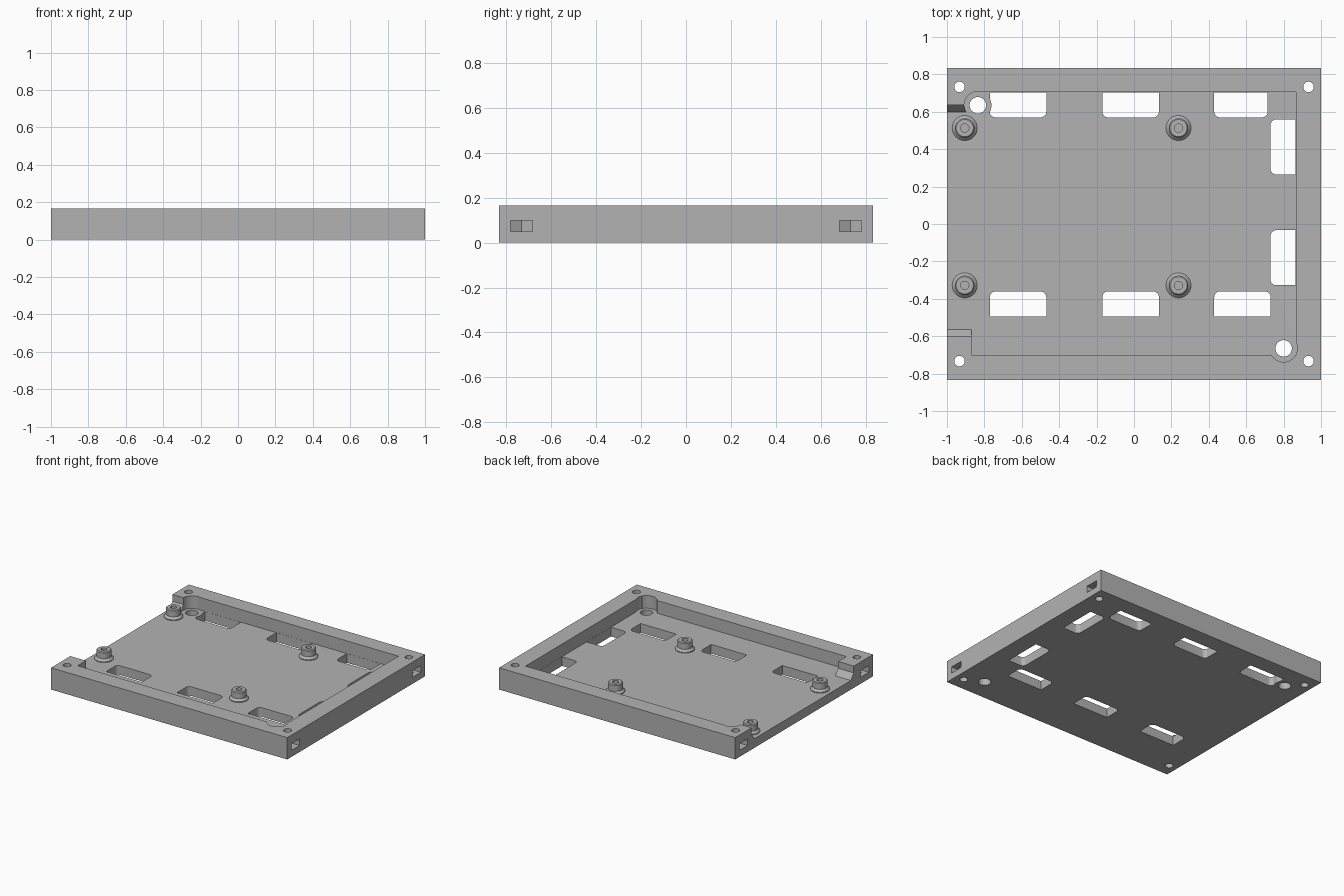
import bpy, bmesh, math
from mathutils import Vector

if "Cube" in bpy.data.objects:
    bpy.data.objects.remove(bpy.data.objects["Cube"], do_unlink=True)

X, Y, H, FLOOR = 1.0, 0.833, 0.167, 0.07

grey = bpy.data.materials.new("plain grey")
grey.use_nodes = True
grey.diffuse_color = (0.45, 0.45, 0.45, 1)
grey.node_tree.nodes["Principled BSDF"].inputs["Base Color"].default_value = grey.diffuse_color


def prism(name, outline, start, height, axis="z"):
    """Extrude a flat outline along z, or a (y, z) outline along x."""
    bm = bmesh.new()
    place = (lambda a, b: (a, b, start)) if axis == "z" else (lambda a, b: (start, a, b))
    face = bm.faces.new([bm.verts.new(place(a, b)) for a, b in outline])
    out = bmesh.ops.extrude_face_region(bm, geom=[face])
    move = Vector((0, 0, height)) if axis == "z" else Vector((height, 0, 0))
    for v in out["geom"]:
        if isinstance(v, bmesh.types.BMVert):
            v.co += move
    bmesh.ops.recalc_face_normals(bm, faces=bm.faces)
    mesh = bpy.data.meshes.new(name)
    bm.to_mesh(mesh)
    bm.free()
    mesh.materials.append(grey)
    obj = bpy.data.objects.new(name, mesh)
    bpy.context.collection.objects.link(obj)
    return obj


def rect(x0, x1, y0, y1):
    return [(x0, y0), (x1, y0), (x1, y1), (x0, y1)]


def circle(x, y, r, n=40):
    return [(x + r * math.cos(math.tau * i / n), y + r * math.sin(math.tau * i / n)) for i in range(n)]


def slot(cx, cy, half_long, half_deep, angle, r=0.03):
    """Rectangle with two rounded corners on the side the angle points to."""
    pts = [(-half_long, -half_deep), (half_long, -half_deep)]
    for sx, a0 in ((1, 0), (-1, 90)):
        for k in range(7):
            a = math.radians(a0 + 15 * k)
            pts.append((sx * (half_long - r) + r * math.cos(a), half_deep - r + r * math.sin(a)))
    c, s = math.cos(angle), math.sin(angle)
    return [(cx + c * x - s * y, cy + s * x + c * y) for x, y in pts]


def combine(target, tool, operation="DIFFERENCE"):
    mod = target.modifiers.new("cut", "BOOLEAN")
    mod.operation, mod.solver, mod.object = operation, "EXACT", tool
    bpy.context.view_layer.objects.active = target
    bpy.ops.object.modifier_apply(modifier=mod.name)
    bpy.data.objects.remove(tool, do_unlink=True)


def smooth(obj):
    bpy.ops.object.select_all(action="DESELECT")
    obj.select_set(True)
    bpy.context.view_layer.objects.active = obj
    bpy.ops.object.shade_smooth_by_angle(angle=math.radians(25))


tray = prism("tray", rect(-X, X, -Y, Y), 0, H)

# Main recess, open on one side
recess = [(-1.2, -0.6), (-0.868, -0.6), (-0.868, -0.7), (0.865, -0.7),
          (0.865, 0.705), (-0.835, 0.705), (-0.835, 0.635), (-1.2, 0.635)]
combine(tray, prism("recess", recess, FLOOR, 1))

# Sloped feet beside the opening
for y, side in ((-0.6, 1), (0.635, -1)):
    foot = [(y - side * 0.02, FLOOR - 0.02), (y + side * 0.035, FLOOR - 0.02),
            (y + side * 0.035, FLOOR), (y, FLOOR + 0.045), (y - side * 0.02, FLOOR + 0.045)]
    combine(tray, prism("foot", foot, -X, X - 0.868, "x"), "UNION")

# Ventilation slots along three sides
for x in (-0.62, -0.018, 0.58):
    combine(tray, prism("slot", slot(x, -0.428, 0.151, 0.067, 0), -1, 1 + FLOOR + 0.01))
    half = 0.143 if x > 0.5 else 0.151
    combine(tray, prism("slot", slot(x - 0.151 + half, 0.637, half, 0.067, math.pi), -1, 1 + FLOOR + 0.01))
for y in (-0.18, 0.412):
    combine(tray, prism("slot", slot(0.797, y, 0.147, 0.067, math.pi / 2), -1, 1 + FLOOR + 0.01))

# Round pockets with through holes in opposite corners
for x, y in ((-0.835, 0.635), (0.8, -0.665)):
    combine(tray, prism("boss", circle(x, y, 0.073), 0, FLOOR), "UNION")
    combine(tray, prism("pocket", circle(x, y, 0.073), FLOOR, 1))
    combine(tray, prism("hole", circle(x, y, 0.044), -1, 3))

# Corner screw holes with pointed nut traps opening at the ends
for sx in (-1, 1):
    for sy in (-1, 1):
        x, y = sx * 0.933, sy * 0.733
        combine(tray, prism("screw_hole", circle(x, y, 0.028, 32), -1, 3))
        trap = [(sx * 1.2, y - 0.05), (x - sx * 0.029, y - 0.05), (x - sx * 0.058, y),
                (x - sx * 0.029, y + 0.05), (sx * 1.2, y + 0.05)]
        combine(tray, prism("nut_trap", trap, 0.05, 0.05))
smooth(tray)

# Standoffs: flared foot, round post and screw hole, turned from one profile
profile = [(0.022, 0), (0.067, 0), (0.067, 0.006), (0.052, 0.022),
           (0.052, 0.066), (0.046, 0.072), (0.022, 0.072)]


def standoff(name, x, y, n=40):
    bm = bmesh.new()
    rings = []
    for i in range(n):
        a = math.tau * i / n
        rings.append([bm.verts.new((x + r * math.cos(a), y + r * math.sin(a), FLOOR + z)) for r, z in profile])
    for i in range(n):
        a, b = rings[i], rings[(i + 1) % n]
        for k in range(len(profile)):
            m = (k + 1) % len(profile)
            bm.faces.new((a[k], b[k], b[m], a[m]))
    bmesh.ops.recalc_face_normals(bm, faces=bm.faces)
    mesh = bpy.data.meshes.new(name)
    bm.to_mesh(mesh)
    bm.free()
    mesh.materials.append(grey)
    obj = bpy.data.objects.new(name, mesh)
    bpy.context.collection.objects.link(obj)
    smooth(obj)


for x, side in ((-0.905, "right"), (0.238, "left")):
    for y, end in ((-0.328, "front"), (0.513, "back")):
        standoff(f"standoff_{end}_{side}", x, y)
